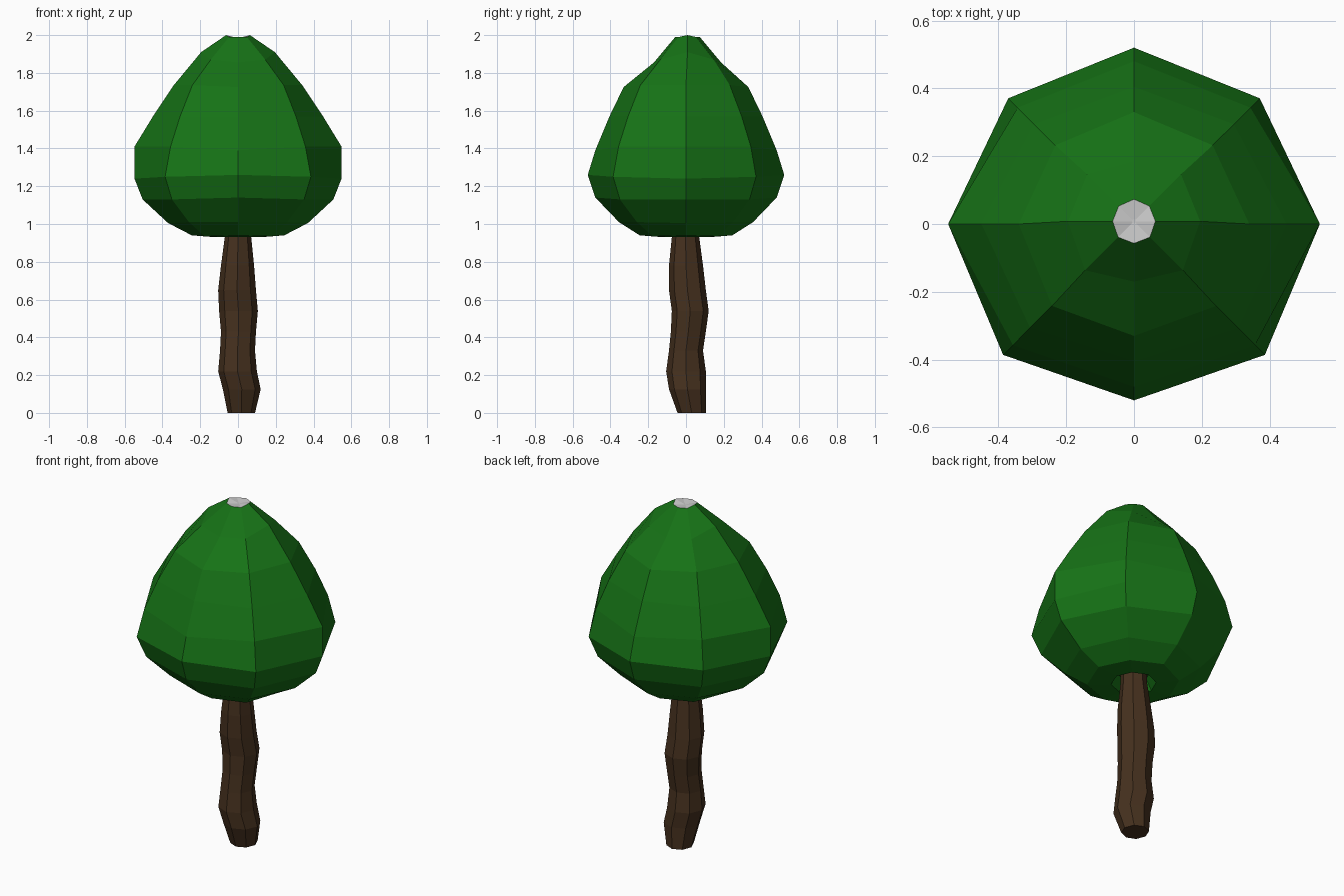
import bpy, bmesh
from math import cos, sin, pi

if "Cube" in bpy.data.objects:
    bpy.data.objects.remove(bpy.data.objects["Cube"])

SIDES = 8


def make_material(name, rgb):
    mat = bpy.data.materials.new(name)
    mat.diffuse_color = (*rgb, 1)
    mat.use_nodes = True
    mat.node_tree.nodes["Principled BSDF"].inputs["Base Color"].default_value = mat.diffuse_color
    return mat


def loft(name, rings, mat=None, cap_start=True, cap_end=True):
    """Skin a list of 8-point rings into one flat-shaded object."""
    bm = bmesh.new()
    loops = [[bm.verts.new(p) for p in ring] for ring in rings]
    for a, b in zip(loops, loops[1:]):
        for i in range(SIDES):
            j = (i + 1) % SIDES
            bm.faces.new((a[i], a[j], b[j], b[i]))
    if cap_start:
        bm.faces.new(loops[0])
    if cap_end:
        bm.faces.new(loops[-1])
    bmesh.ops.recalc_face_normals(bm, faces=bm.faces)
    mesh = bpy.data.meshes.new(name)
    bm.to_mesh(mesh)
    bm.free()
    obj = bpy.data.objects.new(name, mesh)
    bpy.context.collection.objects.link(obj)
    if mat:
        mesh.materials.append(mat)
    return obj


def angle(i):
    return 2 * pi * i / SIDES


# Trunk: wobbling column, each row is z, x min, x max, y min, y max
trunk_rows = [
    (0.00, -.055, .09, -.045, .105),
    (0.125, -.08, .12, -.09, .105),
    (0.22, -.105, .10, -.105, .105),
    (0.33, -.095, .09, -.09, .09),
    (0.43, -.09, .095, -.08, .105),
    (0.54, -.10, .105, -.075, .12),
    (0.65, -.105, .095, -.09, .105),
    (0.78, -.09, .085, -.09, .09),
    (0.93, -.07, .07, -.075, .07),
    (1.00, -.07, .07, -.07, .07),
]
trunk_rings = []
for z, x0, x1, y0, y1 in trunk_rows:
    trunk_rings.append([((x0 + x1) / 2 + (x1 - x0) / 2 * cos(angle(i)),
                         (y0 + y1) / 2 + (y1 - y0) / 2 * sin(angle(i)), z)
                        for i in range(SIDES)])
loft("trunk", trunk_rings, make_material("bark", (.06, .03, .013)))

# Canopy: (radius, z) profiles along the side, front/back and diagonal ridges
underside = [(.12, .93), (.085, .99)]
side = [(.063, 2.0), (.195, 1.91), (.34, 1.735), (.45, 1.57), (.548, 1.41),
        (.548, 1.24), (.505, 1.13), (.37, 1.005), (.245, .94)] + underside
front = [(.065, 1.99), (.178, 1.855), (.33, 1.725), (.405, 1.57), (.48, 1.39),
         (.52, 1.26), (.48, 1.14), (.355, 1.01), (.245, .94)] + underside
diagonal = [(.065, 1.99), (.2, 1.87), (.335, 1.735), (.425, 1.57), (.495, 1.41),
            (.535, 1.25), (.485, 1.13), (.36, 1.01), (.245, .935)] + underside
profiles = [side, diagonal, front, diagonal] * 2

canopy_rings = []
for k in range(len(side)):
    ring = []
    for i, profile in enumerate(profiles):
        r, z = profile[k]
        if i in (1, 3):        # back diagonals are slightly tighter
            r *= .98
        elif i in (5, 7):      # front diagonals are slightly fuller
            r *= 1.02
        ring.append((r * cos(angle(i)), r * sin(angle(i)) + (.008 if k < 2 else 0), z))
    canopy_rings.append(ring)
loft("canopy", canopy_rings, make_material("leaves", (.008, .17, .008)),
     cap_start=False)

# Grey tip: shallow dished cap closing the top of the canopy
tip_inner = [(x * .1, .008 + (y - .008) * .1, 1.985) for x, y, z in canopy_rings[0]]
loft("canopy_tip", [canopy_rings[0], tip_inner], cap_start=False)
